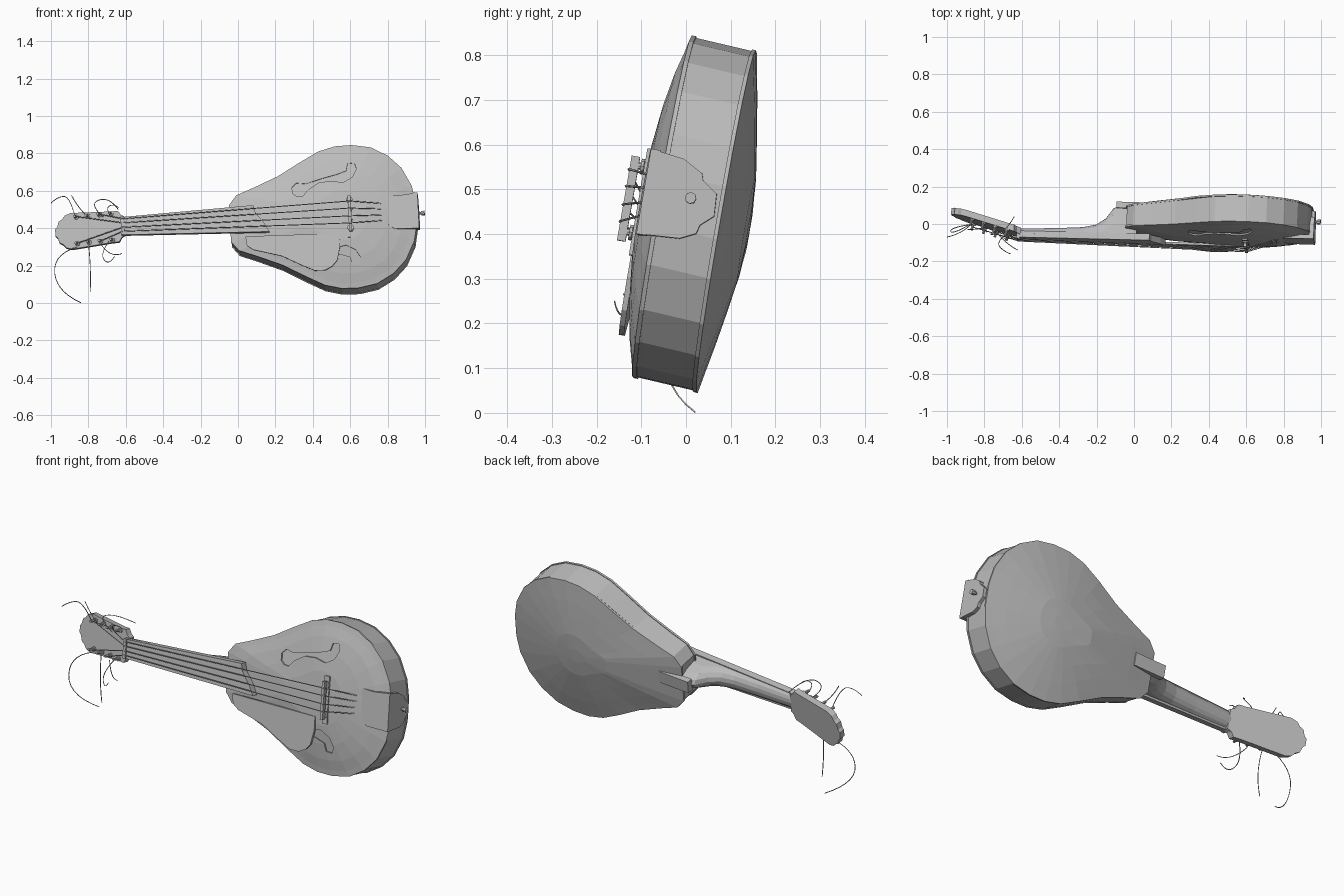
import bpy, bmesh, math
from mathutils import Vector, Matrix
from mathutils.bvhtree import BVHTree

if "Cube" in bpy.data.objects:
    bpy.data.objects.remove(bpy.data.objects["Cube"], do_unlink=True)

grey = bpy.data.materials.new("plain grey")
grey.use_nodes = True
grey.diffuse_color = (0.5, 0.5, 0.5, 1)
grey.node_tree.nodes["Principled BSDF"].inputs["Base Color"].default_value = (0.5, 0.5, 0.5, 1)

# Instrument frame: u along the neck, v across it, w out of the soundboard
U = Vector((1, -0.03, 0.055)).normalized()
V = Vector((0, 0.17, 0.985))
V = (V - U * V.dot(U)).normalized()
W = U.cross(V)
FRAME = Matrix((U, V, W)).transposed().to_4x4()
FRAME.translation = (0, 0.04, 0.426)


def add(name, data, frame=FRAME):
    ob = bpy.data.objects.new(name, data)
    bpy.context.collection.objects.link(ob)
    data.materials.append(grey)
    ob.matrix_world = frame
    return ob


def loft(name, rings):
    """Skin a list of equal closed rings and cap both ends."""
    bm = bmesh.new()
    loops = [[bm.verts.new(p) for p in ring] for ring in rings]
    n = len(loops[0])
    for a, b in zip(loops, loops[1:]):
        for i in range(n):
            j = (i + 1) % n
            bm.faces.new((a[i], a[j], b[j], b[i]))
    bm.faces.new(loops[0][::-1])
    bm.faces.new(loops[-1])
    bmesh.ops.recalc_face_normals(bm, faces=bm.faces)
    me = bpy.data.meshes.new(name)
    bm.to_mesh(me)
    bm.free()
    return add(name, me)


def prism(name, outline, low, high, lift=lambda u, v: 0):
    return loft(name, [[(u, v, w + lift(u, v)) for u, v in outline] for w in (low, high)])


def box(name, u0, u1, v0, v1, w0, w1):
    return prism(name, [(u0, v0), (u1, v0), (u1, v1), (u0, v1)], w0, w1)


def rod(name, start, end, radius, sides=8):
    start, end = Vector(start), Vector(end)
    q = (end - start).to_track_quat('Z', 'Y')
    circle = [q @ Vector((radius * math.cos(a), radius * math.sin(a), 0))
              for a in (math.tau * i / sides for i in range(sides))]
    return loft(name, [[c + p for c in circle] for p in (start, end)])


def wire(name, points, radius=0.002, frame=FRAME, kind='POLY'):
    cu = bpy.data.curves.new(name, 'CURVE')
    cu.dimensions = '3D'
    cu.bevel_depth = radius
    cu.bevel_resolution = 0
    cu.use_fill_caps = True
    sp = cu.splines.new(kind)
    sp.points.add(len(points) - 1)
    for p, co in zip(sp.points, points):
        p.co = (*co, 1)
    if kind == 'NURBS':
        sp.order_u = 3
        sp.use_endpoint_u = True
        sp.resolution_u = 5
    return add(name, cu, frame)


# Pear-shaped body
half = [(-0.04, 0.1), (0, 0.15), (0.1, 0.188), (0.23, 0.242), (0.35, 0.31), (0.45, 0.363),
        (0.54, 0.386), (0.63, 0.388), (0.73, 0.37), (0.82, 0.32), (0.89, 0.25), (0.94, 0.15),
        (0.957, 0.06)]
body = half + [(u, -v) for u, v in reversed(half)]


def body_ring(scale, w):
    """Scaled outline; the back slants lower and the depth tapers toward the neck."""
    ring = []
    for u, v in body:
        u = 0.55 + (u - 0.55) * scale
        taper = 0.028 * max(0, 1 - (u + 0.04) / 0.4) if w < 0 else 0
        ring.append((u, v * scale - 0.015 + 0.06 * w, w + taper))
    return ring


soundboard = loft("soundboard", [body_ring(s, w) for s, w in (
    (1, 0.064), (1, 0.074), (0.93, 0.08), (0.8, 0.094), (0.6, 0.109), (0.35, 0.121), (0.1, 0.124))])
loft("ribs", [body_ring(0.991, w) for w in (-0.068, 0.068)])
loft("arched_back", [body_ring(s, w) for s, w in (
    (1, -0.064), (1, -0.073), (0.9, -0.08), (0.75, -0.091), (0.55, -0.104), (0.3, -0.119), (0.1, -0.123))])

# Sound holes, recessed into the arched top
bm = bmesh.new()
bm.from_mesh(soundboard.data)
top_tree = BVHTree.FromBMesh(bm)
bm.free()


def top_height(u, v):
    return top_tree.ray_cast(Vector((u, v, 1)), Vector((0, 0, -1)))[0].z


f_shape = [(0.305, 0.125), (0.3, 0.16), (0.325, 0.184), (0.375, 0.176), (0.455, 0.197), (0.545, 0.217),
           (0.595, 0.234), (0.605, 0.274), (0.64, 0.277), (0.65, 0.241), (0.625, 0.197), (0.575, 0.17),
           (0.515, 0.183), (0.445, 0.177), (0.385, 0.141), (0.355, 0.107), (0.325, 0.109)]
for side, label in ((1, "upper"), (-1, "lower")):
    cutter = prism(label + "_sound_hole_cutter", [(u, v * side) for u, v in f_shape], -0.008, 0.05, top_height)
    cutter.hide_render = True
    cutter.hide_viewport = True
    cut = soundboard.modifiers.new(label + " sound hole", 'BOOLEAN')
    cut.operation = 'DIFFERENCE'
    cut.solver = 'EXACT'
    cut.object = cutter

# Neck with rounded back, swelling into the heel
sections = [(-0.62, 0.046, 0.085), (-0.4, 0.052, 0.075), (-0.27, 0.055, 0.066), (-0.2, 0.057, 0.05),
            (-0.15, 0.058, 0.015), (-0.11, 0.058, -0.042), (-0.09, 0.058, -0.05), (0.02, 0.06, -0.05)]
loft("neck", [[(u, hw * math.cos(a), 0.118 - (0.118 - back) * math.sin(a))
               for a in (math.pi * i / 8 for i in range(9))] for u, hw, back in sections])
box("heel_button", -0.095, 0.08, -0.035, 0.03, -0.073, -0.04)

# Fingerboard with slanted end, nut
prism("fingerboard", [(-0.61, 0.045), (0.09, 0.07), (0.1, 0.03), (0.145, -0.03), (0.17, -0.078),
                      (-0.61, -0.052)], 0.103, 0.138)
box("nut", -0.622, -0.605, -0.052, 0.048, 0.11, 0.145)


# Headstock, leaning back from the nut
def lean(u, v):
    return 0.27 * (u + 0.61)


head_half = [(-0.6, 0.05), (-0.62, 0.06), (-0.635, 0.084), (-0.67, 0.084), (-0.89, 0.098), (-0.922, 0.088),
             (-0.938, 0.068), (-0.957, 0.058), (-0.966, 0.03), (-0.978, 0.018)]
prism("headstock", head_half + [(u, -v) for u, v in reversed(head_half)], 0.085, 0.12, lean)

# Tuning posts, four of them with strings still wound on
for side, label in ((1, "upper"), (-1, "lower")):
    for i in range(4):
        u, v = -0.67 - 0.063 * i, 0.072 * side
        w = 0.11 + lean(u, v)
        rod(f"{label}_post_{i}", (u, v, w), (u - 0.012, v, w + 0.045), 0.007)
        rod(f"{label}_post_collar_{i}", (u, v, w), (u - 0.003, v, w + 0.018), 0.013)
        if i % 2:
            lane = side * (0.034 if i == 1 else 0.012)
            wire(f"{label}_string_{i}", [(0.8, lane * 1.3, 0.102), (0.607, lane * 1.75, 0.163),
                                         (-0.612, lane, 0.146), (u, v, w + 0.03)], 0.0025)

# Bridge: feet, posts and saddle
box("bridge_foot", 0.588, 0.618, -0.13, 0.112, 0.112, 0.129)
box("bridge_saddle", 0.597, 0.613, -0.102, 0.09, 0.142, 0.161)
for v in (-0.08, 0.07):
    rod("bridge_post", (0.605, v, 0.12), (0.605, v, 0.15), 0.008)
    rod("bridge_wheel", (0.605, v, 0.13), (0.605, v, 0.137), 0.018, 10)

# Raised pickguard and its hidden support
prism("pickguard", [(0.04, -0.095), (0.543, -0.106), (0.543, -0.176), (0.525, -0.25), (0.495, -0.283),
                    (0.455, -0.302), (0.4, -0.3), (0.33, -0.266), (0.23, -0.212), (0.08, -0.17),
                    (0.045, -0.145)], 0.115, 0.127)
box("pickguard_support", 0.3, 0.34, -0.16, -0.12, 0.08, 0.117)

# Tailpiece: cover, end plate and strap pin
prism("tailpiece_cover", [(0.785, 0.035), (0.79, 0.07), (0.81, 0.088), (0.87, 0.085), (0.97, 0.095),
                          (0.97, -0.098), (0.84, -0.095), (0.81, -0.07), (0.78, -0.04)], 0.085, 0.107)
plate = [(0.095, 0.107), (0.085, 0.03), (0.06, -0.015), (0.045, -0.02), (0.02, -0.055), (-0.03, -0.058),
         (-0.055, -0.03), (-0.075, -0.025), (-0.092, 0.01), (-0.098, 0.107)]
loft("tailpiece_end_plate", [[(u, v, w) for v, w in plate] for u in (0.945, 0.97)])
rod("strap_pin", (0.95, 0, 0), (0.985, 0, 0), 0.007)
rod("strap_pin_head", (0.982, 0, 0), (1, 0, 0), 0.013)

# Loose string ends at the headstock
loose = [
    [(-0.87, 0, 0.46), (-0.9, -0.03, 0.57), (-0.96, -0.06, 0.57), (-1, -0.07, 0.535)],
    [(-0.8, -0.02, 0.46), (-0.85, -0.03, 0.5), (-0.89, -0.03, 0.575)],
    [(-0.72, -0.04, 0.46), (-0.8, -0.06, 0.53), (-0.69, -0.05, 0.57), (-0.64, 0.04, 0.5)],
    [(-0.68, -0.05, 0.46), (-0.71, -0.08, 0.51), (-0.66, -0.08, 0.53), (-0.64, -0.07, 0.51)],
    [(-0.86, 0, 0.3), (-0.99, -0.02, 0.26), (-0.97, -0.06, 0.06), (-0.84, 0.02, 0.002)],
    [(-0.8, -0.02, 0.32), (-0.785, -0.06, 0.2), (-0.79, -0.03, 0.06)],
    [(-0.69, -0.06, 0.33), (-0.74, -0.1, 0.26), (-0.69, -0.15, 0.2), (-0.66, -0.16, 0.25)],
    [(-0.73, -0.05, 0.31), (-0.68, -0.11, 0.24), (-0.62, -0.14, 0.265)],
]
for i, path in enumerate(loose):
    wire(f"loose_string_end_{i}", path, 0.0022, Matrix.Identity(4), 'NURBS')
